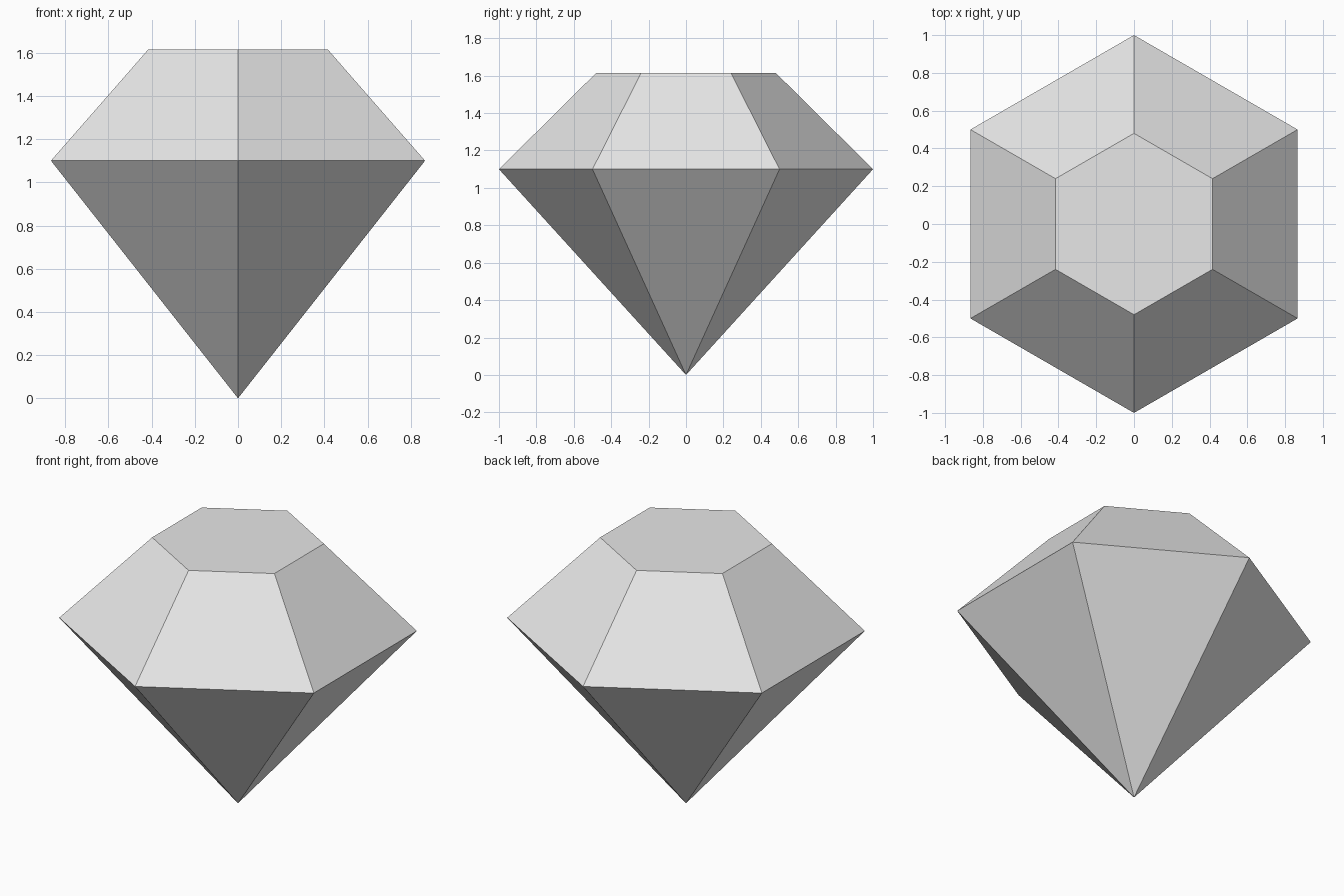
import bpy
import bmesh
from math import cos, sin, pi

default = bpy.data.objects.get("Cube")
if default:
    bpy.data.objects.remove(default, do_unlink=True)

SIDES = 6
GIRDLE_RADIUS, GIRDLE_Z = 1.0, 1.1
TABLE_RADIUS, TABLE_Z = 0.48, 1.615

# Pale grey stone
grey = bpy.data.materials.new("pale_grey")
grey.use_nodes = True
colour = (0.8, 0.8, 0.8, 1)
grey.diffuse_color = colour
grey.node_tree.nodes["Principled BSDF"].inputs["Base Color"].default_value = colour

bm = bmesh.new()


def ring(radius, z):
    """Hexagon of vertices with a corner pointing to the back and front."""
    angles = [pi / 2 + 2 * pi * i / SIDES for i in range(SIDES)]
    return [bm.verts.new((radius * cos(a), radius * sin(a), z)) for a in angles]


# Pointed base, widest edge and flat top
tip = bm.verts.new((0, 0, 0))
girdle = ring(GIRDLE_RADIUS, GIRDLE_Z)
table = ring(TABLE_RADIUS, TABLE_Z)
bm.faces.new(table)
for i in range(SIDES):
    j = (i + 1) % SIDES
    bm.faces.new((tip, girdle[j], girdle[i]))
    bm.faces.new((girdle[i], girdle[j], table[j], table[i]))
bmesh.ops.recalc_face_normals(bm, faces=bm.faces)

mesh = bpy.data.meshes.new("cut_gem")
bm.to_mesh(mesh)
bm.free()
mesh.materials.append(grey)
gem = bpy.data.objects.new("cut_gem", mesh)
bpy.context.collection.objects.link(gem)
